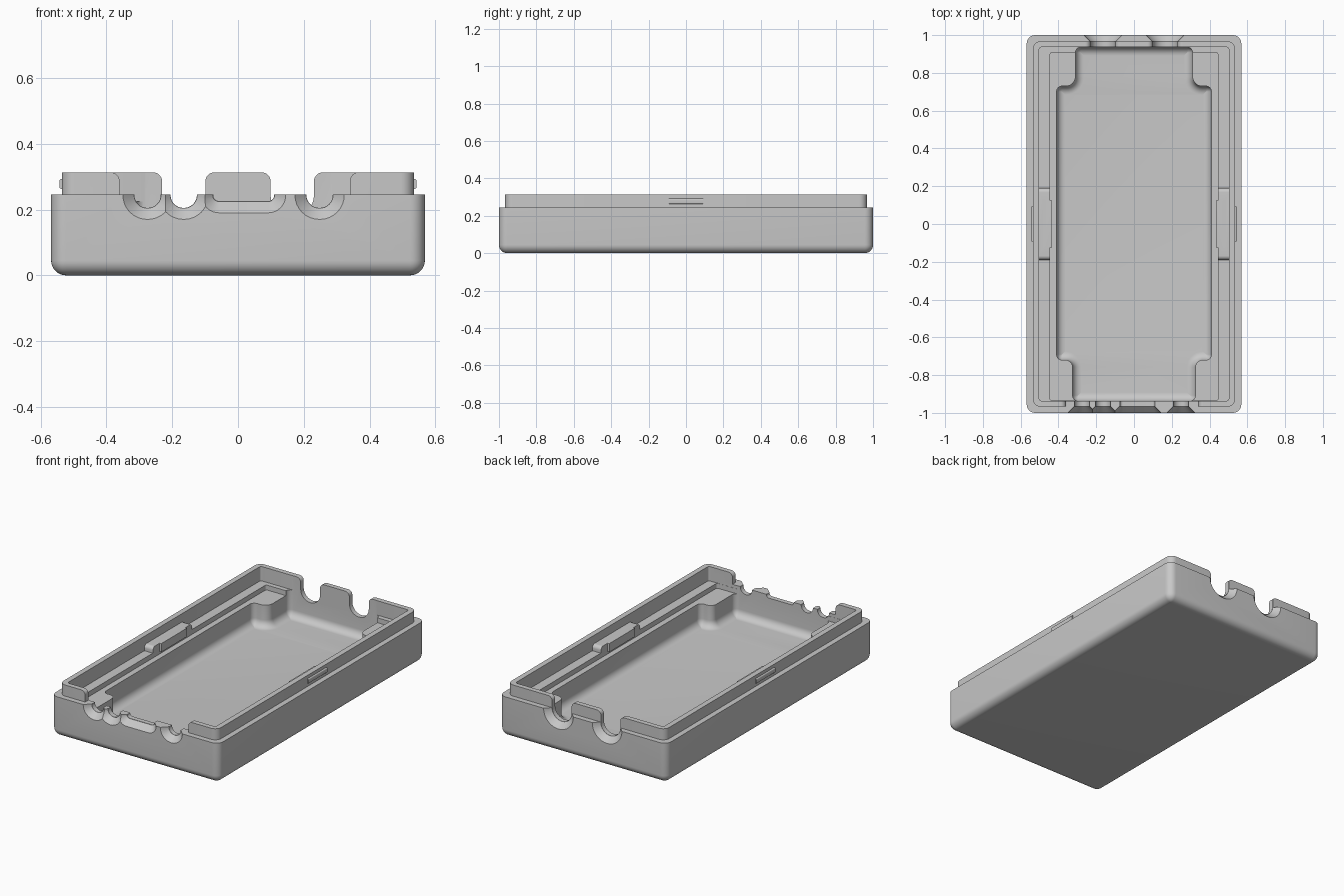
import bpy
import bmesh
from math import sin, cos, pi, radians
from mathutils import Vector

cube = bpy.data.objects.get("Cube")
if cube:
    bpy.data.objects.remove(cube, do_unlink=True)

grey = bpy.data.materials.new("plain_grey")
grey.use_nodes = True
COLOUR = (0.58, 0.58, 0.58, 1)
grey.diffuse_color = COLOUR
grey.node_tree.nodes["Principled BSDF"].inputs["Base Color"].default_value = COLOUR

RIM, TOP, SHELF, END = 0.245, 0.313, 0.225, 0.937
FRONT, BACK = -1, 1


def outline(points, radii, inset=0.0, steps=8):
    """Rounded right-angled polygon, counter-clockwise, shrunk by inset."""
    result = []
    count = len(points)
    for i, p in enumerate(points):
        p = Vector(p)
        a = (p - Vector(points[i - 1])).normalized()
        b = (Vector(points[(i + 1) % count]) - p).normalized()
        turn = a.x * b.y - a.y * b.x
        p = p + inset * (Vector((-a.y, a.x)) + Vector((-b.y, b.x)))
        r = max(radii[i] - inset * turn, 0.002)
        centre = p + r * (b - a)
        for s in range(steps + 1):
            t = s / steps * pi / 2
            result.append(centre + r * (a * sin(t) - b * cos(t)))
    return result


def loft(name, points, radii, rings, axis="Z"):
    """Join outlines at several (depth, inset) stations into a closed solid."""
    place = {"X": lambda u, v, w: (w, u, v),
             "Y": lambda u, v, w: (u, w, v),
             "Z": lambda u, v, w: (u, v, w)}[axis]
    bm = bmesh.new()
    loops = [[bm.verts.new(place(p.x, p.y, w)) for p in outline(points, radii, d)]
             for w, d in rings]
    for low, high in zip(loops, loops[1:]):
        for i in range(len(low)):
            bm.faces.new((low[i - 1], low[i], high[i], high[i - 1]))
    bm.faces.new(loops[0])
    bm.faces.new(loops[-1])
    bmesh.ops.recalc_face_normals(bm, faces=bm.faces)
    mesh = bpy.data.meshes.new(name)
    bm.to_mesh(mesh)
    bm.free()
    mesh.materials.append(grey)
    obj = bpy.data.objects.new(name, mesh)
    bpy.context.collection.objects.link(obj)
    return obj


def rect(x0, x1, y0, y1):
    return [(x0, y0), (x1, y0), (x1, y1), (x0, y1)]


def fillet(base, size, steps=8):
    """Stations of a rounded bottom edge."""
    angles = [i / steps * pi / 2 for i in range(steps + 1)]
    return [(base + size * (1 - cos(a)), size * (1 - sin(a))) for a in angles]


def combine(target, tool, operation):
    mod = target.modifiers.new(operation.lower(), "BOOLEAN")
    mod.operation, mod.solver, mod.object = operation, "EXACT", tool
    bpy.context.view_layer.objects.active = target
    bpy.ops.object.modifier_apply(modifier=mod.name)
    bpy.data.objects.remove(tool, do_unlink=True)


def smooth(obj):
    bpy.ops.object.select_all(action="DESELECT")
    obj.select_set(True)
    bpy.context.view_layer.objects.active = obj
    bpy.ops.object.shade_smooth_by_angle(angle=radians(30))


# Outer tray and raised lip
tray = loft("tray", rect(-0.568, 0.568, -1, 1), [0.045] * 4,
            fillet(0, 0.045) + [(RIM, 0)])
lip = loft("lip", rect(-0.535, 0.535, -0.967, 0.967), [0.04] * 4,
           [(0.15, 0), (TOP, 0)])
combine(tray, lip, "UNION")

# Main cavity with four corner posts and a soft floor edge
half = [(0.325, -END), (0.325, -0.72), (0.41, -0.72),
        (0.41, 0.73), (0.31, 0.73), (0.31, END)]
cavity = half + [(-x, y) for x, y in reversed(half)]
radii = [0.03, 0.037, 0.03, 0.03, 0.05, 0.03]
combine(tray, loft("cavity", cavity, radii + radii[::-1],
                   fillet(0.06, 0.045) + [(0.5, 0)]), "DIFFERENCE")

# Stepped shelves above the cavity
for x, y0, y1, z in ((0.445, 0.935, 0.907, 0.195), (0.502, 0.936, 0.936, SHELF)):
    combine(tray, loft("shelf_cut", rect(-x, x, -y0, y1), [0.012] * 4,
                       [(z, 0), (0.51, 0)]), "DIFFERENCE")


def slot(side, x0, x1, bottom, radius):
    """Slot through an end wall; it rounds the tops of the lip tabs."""
    r = 0.03
    points = [(x0, bottom), (x1, bottom), (x1, TOP), (x1 + r, TOP),
              (x1 + r, 0.4), (x0 - r, 0.4), (x0 - r, TOP), (x0, TOP)]
    corner = [radius, radius, r - 0.003, 0, 0, 0, 0, r - 0.003]
    combine(tray, loft("slot_cut", points, corner,
                       [(side * 0.85, 0), (side * 1.1, 0)], "Y"), "DIFFERENCE")


def countersink(side, x0, x1, bottom, radius, depth=0.034):
    """Widened mouth of a slot, flaring a little past the outer face."""
    past = 0.01
    combine(tray, loft("mouth_cut", rect(x0, x1, bottom, 0.42), [radius, radius, 0, 0],
                       [(side * (1 + past), -past), (side * (1 - depth), depth)], "Y"),
            "DIFFERENCE")


# Wide opening in the front lip
slot(FRONT, -0.36, 0.34, RIM, 0)

# Flat connector notch
countersink(FRONT, -0.111, 0.145, 0.19, 0.053)
slot(FRONT, -0.075, 0.11, 0.226, 0.017)

# Round cable notches: side, centre, inner radius
for side, x, r in ((FRONT, -0.275, 0.04), (FRONT, -0.165, 0.04), (FRONT, 0.248, 0.04),
                   (BACK, -0.165, 0.066), (BACK, 0.165, 0.066)):
    outer = r + 0.035
    countersink(side, x - outer, x + outer, RIM - outer, outer - 0.001)
    slot(side, x - r, x + r, RIM - r, r - 0.001)
smooth(tray)

# Latch ridges outside the lip and clips on the inner shelf
for label, s in (("left", 1), ("right", -1)):
    ridge = loft(label + "_latch_ridge",
                 rect(s * 0.535 - 0.008, s * 0.535 + 0.008, 0.263, 0.293), [0.007] * 4,
                 [(-0.092, 0), (0.092, 0)], "Y")
    clip = loft(label + "_clip", rect(-0.19, 0.19, 0.2, 0.262), [0, 0, 0.022, 0.022],
                [(s * 0.444, 0), (s * 0.504, 0)], "X")
    bar = loft(label + "_clip_bar", rect(-0.125, 0.125, 0.21, 0.262), [0] * 4,
               [(s * 0.433, 0), (s * 0.48, 0)], "X")
    combine(clip, bar, "UNION")
    smooth(ridge)
    smooth(clip)
